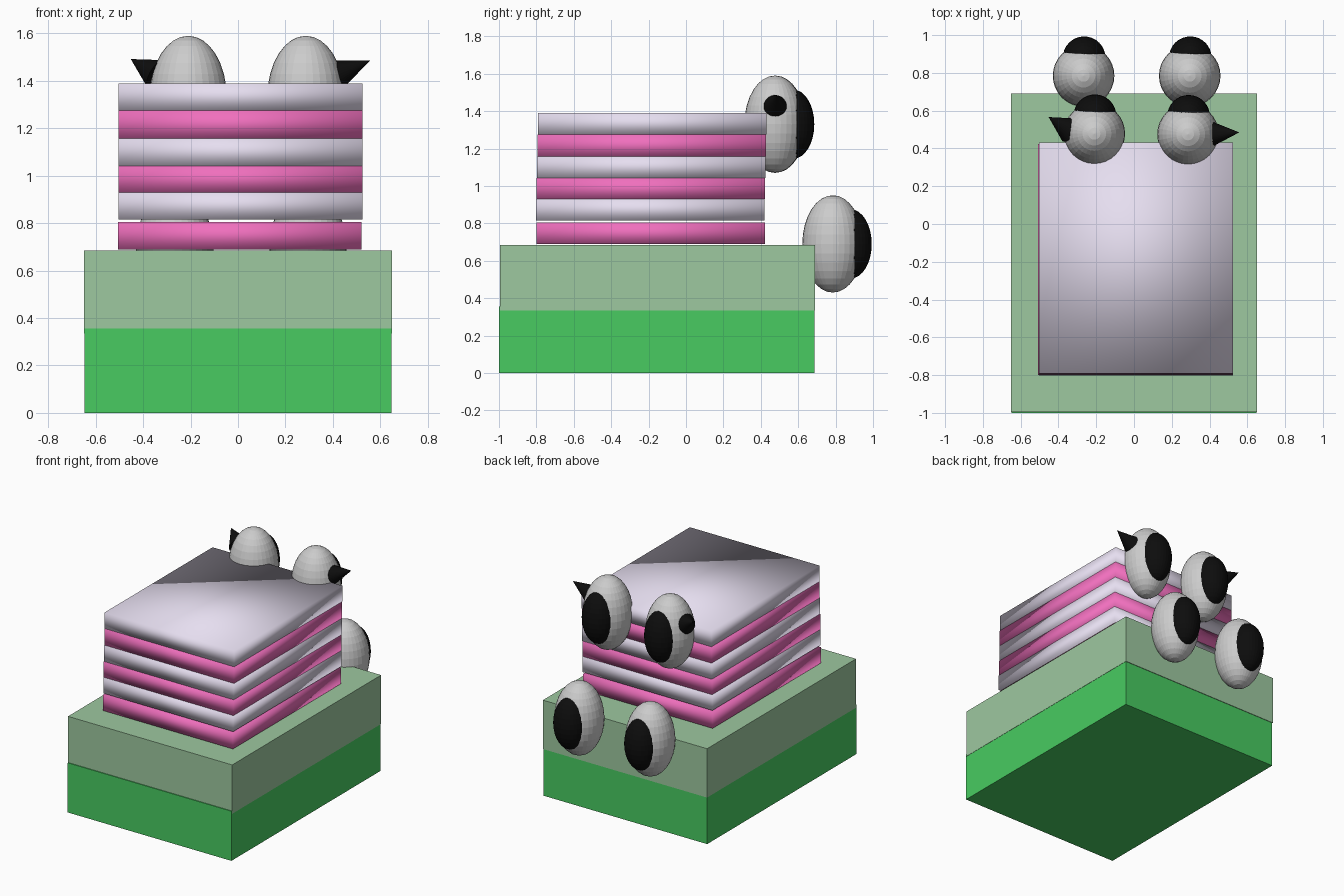
import bpy
from mathutils import Vector

if "Cube" in bpy.data.objects:
    bpy.data.objects.remove(bpy.data.objects["Cube"])


def material(name, rgb):
    m = bpy.data.materials.new(name)
    m.diffuse_color = (*rgb, 1)
    m.use_nodes = True
    m.node_tree.nodes["Principled BSDF"].inputs["Base Color"].default_value = m.diffuse_color
    return m


GREEN = material("green", (0.065, 0.6, 0.12))
PALE = material("pale_green", (0.34, 0.58, 0.35))
PINK = material("pink", (0.87, 0.16, 0.51))
LAVENDER = material("lavender", (0.79, 0.73, 0.87))
BLACK = material("black", (0.004, 0.004, 0.004))


def finish(name, mat):
    ob = bpy.context.object
    ob.name = name
    if mat:
        ob.data.materials.append(mat)
    return ob


def box(name, lo, hi, mat, smooth=False):
    lo, hi = Vector(lo), Vector(hi)
    bpy.ops.mesh.primitive_cube_add(size=1, location=(lo + hi) / 2)
    ob = finish(name, mat)
    ob.scale = hi - lo
    bpy.ops.object.transform_apply(location=False, rotation=False, scale=True)
    if smooth:
        bpy.ops.object.shade_smooth()
    return ob


def egg(name, loc, radii, mat=None):
    bpy.ops.mesh.primitive_uv_sphere_add(segments=32, ring_count=16, radius=1, location=loc)
    ob = finish(name, mat)
    ob.scale = radii
    bpy.ops.object.transform_apply(location=False, rotation=False, scale=True)
    return ob


def spike(name, base, tip, radius):
    base, tip = Vector(base), Vector(tip)
    axis = tip - base
    bpy.ops.mesh.primitive_cone_add(vertices=32, radius1=radius, depth=axis.length,
                                    location=(base + tip) / 2,
                                    rotation=axis.to_track_quat('Z', 'Y').to_euler())
    return finish(name, BLACK)


# Two-tone base
box("base_lower", (-0.648, -1.0, 0), (0.648, 0.686, 0.355), GREEN)
box("base_upper", (-0.65, -0.994, 0.335), (0.65, 0.69, 0.685), PALE)

# Stacked slabs, softly shaded, alternating colours with slight drift
for i, (z0, z1, dx, dy) in enumerate([
        (0.69, 0.805, -0.004, 0.0), (0.816, 0.93, 0, -0.003), (0.93, 1.042, 0, 0.0),
        (1.042, 1.158, 0, 0.003), (1.158, 1.275, 0, 0.006), (1.276, 1.39, 0, 0.008)]):
    box(f"slab_{i + 1}", (-0.503 + dx, -0.8 + dy, z0), (0.524 + dx, 0.423 + dy, z1),
        LAVENDER if i % 2 else PINK, smooth=True)

# Four egg-shaped feet with black pads on the back
for name, x, y, z in [("upper_left", -0.21, 0.478, 1.33), ("upper_right", 0.286, 0.475, 1.33),
                      ("lower_left", -0.267, 0.785, 0.69), ("lower_right", 0.295, 0.785, 0.69)]:
    egg(f"{name}_egg", (x, y, z), (0.163, 0.163, 0.26))
    egg(f"{name}_pad", (x + 0.003, y + 0.095, z), (0.113, 0.113, 0.185), BLACK)

# Pointed spikes on the upper pair
spike("spike_right", (0.408, 0.477, 1.423), (0.557, 0.485, 1.485), 0.068)
spike("spike_left", (-0.34, 0.497, 1.425), (-0.452, 0.566, 1.492), 0.07)
